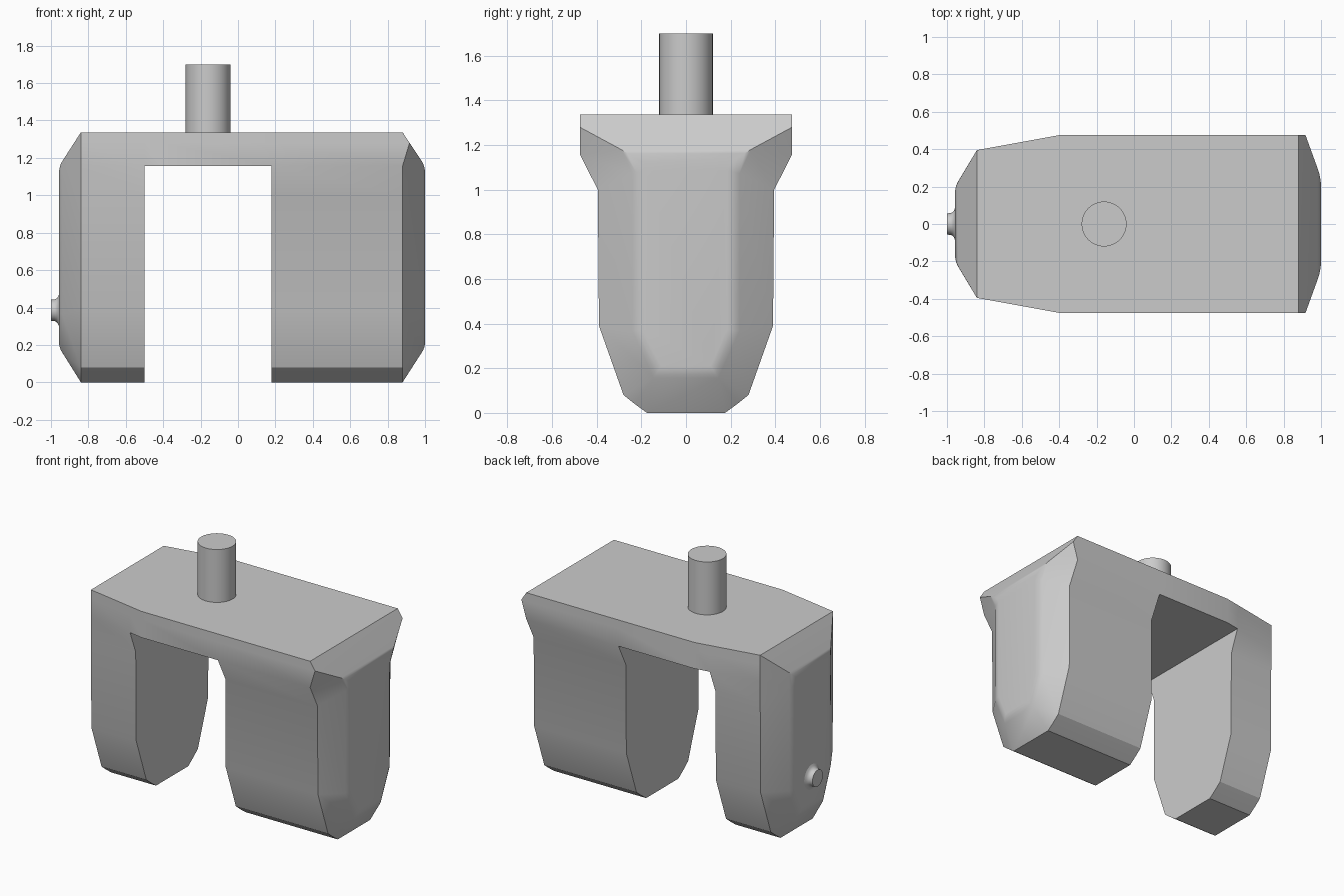
import bpy, bmesh, math
from mathutils import Matrix, Vector

cube = bpy.data.objects.get("Cube")
if cube:
    bpy.data.objects.remove(cube)

grey = bpy.data.materials.new("plain grey")
grey.use_nodes = True
grey.diffuse_color = (0.6, 0.6, 0.6, 1)
grey.node_tree.nodes["Principled BSDF"].inputs["Base Color"].default_value = (0.6, 0.6, 0.6, 1)


def finish(bm, name):
    bmesh.ops.recalc_face_normals(bm, faces=bm.faces)
    mesh = bpy.data.meshes.new(name)
    bm.to_mesh(mesh)
    bm.free()
    mesh.materials.append(grey)
    obj = bpy.data.objects.new(name, mesh)
    bpy.context.collection.objects.link(obj)
    bpy.ops.object.select_all(action='DESELECT')
    obj.select_set(True)
    bpy.context.view_layer.objects.active = obj
    bpy.ops.object.shade_smooth_by_angle(angle=math.radians(30))
    return obj


# Half cross-section of the body (y, z), from the bottom up to the top edge
WIDE, NARROW, GAP_TOP = 0.475, 0.395, 1.157
SECTION = [(0.175, 0), (0.23, 0.04), (0.28, 0.08), (0.39, 0.39), (NARROW, 1.0),
           (WIDE, GAP_TOP), (WIDE, 1.28), (WIDE, 1.337)]
EAVE = 5  # index of the section point where the bridge begins


def section_ring(bm, x, brow=0):
    """Body section at x; the flare under the top fades out toward the narrow end."""
    flare = min(1, max(0, (x + 0.84) / 0.44))
    right = []
    for k, (y, z) in enumerate(SECTION):
        if k >= EAVE:
            y = NARROW + (WIDE - NARROW) * flare
        right.append((x + (brow if k == 6 else 0), y, z))
    return add_ring(bm, right)


def cap_ring(bm, x, low, mid, high):
    """Smaller outline of the flat end face, matched point for point to the section."""
    half = [low] * 3 + mid + [high] * 3
    return add_ring(bm, [(x, y, z) for y, z in half])


def add_ring(bm, half):
    full = half + [(x, -y, z) for x, y, z in reversed(half)]
    return [bm.verts.new(p) for p in full]


# Body: two legs joined by a bridge, with chamfered ends
bm = bmesh.new()
rings = [
    cap_ring(bm, -0.957, (0.13, 0.18), [(0.2, 0.37), (0.2, 1.08)], (0.2, 1.155)),
    section_ring(bm, -0.84),
    section_ring(bm, -0.5),
    section_ring(bm, -0.4),
    section_ring(bm, 0.18),
    section_ring(bm, 0.88, brow=0.037),
    cap_ring(bm, 1.0, (0.13, 0.18), [(0.215, 0.37), (0.215, 1.08)], (0.25, 1.155)),
]
count = len(rings[0])
bridge = range(EAVE, count - 1 - EAVE)
for i, (a, b) in enumerate(zip(rings, rings[1:])):
    in_gap = i in (2, 3)
    for k in bridge if in_gap else range(count):
        n = (k + 1) % count
        bm.faces.new((a[k], a[n], b[n], b[k]))
    if in_gap:  # underside of the bridge
        m = count - 1 - EAVE
        bm.faces.new((a[EAVE], a[m], b[m], b[EAVE]))
for i in (2, 4):  # inner walls of the legs
    ring = rings[i]
    bm.faces.new(ring[:EAVE + 1] + ring[count - 1 - EAVE:])
loose = [v for v in bm.verts if not v.link_faces]
bmesh.ops.delete(bm, geom=loose, context='VERTS')
caps = [bm.faces.new(rings[0]), bm.faces.new(rings[-1])]
bmesh.ops.remove_doubles(bm, verts=bm.verts, dist=0.0005)
bmesh.ops.recalc_face_normals(bm, faces=bm.faces)

# Soften the rims of the flat end faces
rims = [e for e in bm.edges
        if all(abs(v.co.x - 1.0) < 1e-4 or abs(v.co.x + 0.957) < 1e-4 for v in e.verts)]
bmesh.ops.bevel(bm, geom=rims, offset=0.03, segments=3, profile=0.5,
                affect='EDGES', clamp_overlap=True)
finish(bm, "body")

# Round stem on top
bm = bmesh.new()
bmesh.ops.create_cone(bm, cap_ends=True, segments=48, radius1=0.12, radius2=0.12,
                      depth=0.37, matrix=Matrix.Translation((-0.16, 0, 1.515)))
finish(bm, "stem")

# Small flared knob on the narrow end
bm = bmesh.new()
profile = [(-1, 0), (-1, 0.057), (-0.98, 0.058), (-0.97, 0.063), (-0.962, 0.072), (-0.956, 0.088),
           (-0.95, 0.088), (-0.95, 0)]
centre = Vector((0, 0, 0.385))
verts = [bm.verts.new(centre + Vector((x, 0, r))) for x, r in profile]
edges = [bm.edges.new(pair) for pair in zip(verts, verts[1:])]
bmesh.ops.spin(bm, geom=verts + edges, cent=centre, axis=(1, 0, 0),
               angle=math.tau, steps=32, use_merge=True)
bmesh.ops.remove_doubles(bm, verts=bm.verts, dist=0.0005)
finish(bm, "knob")
